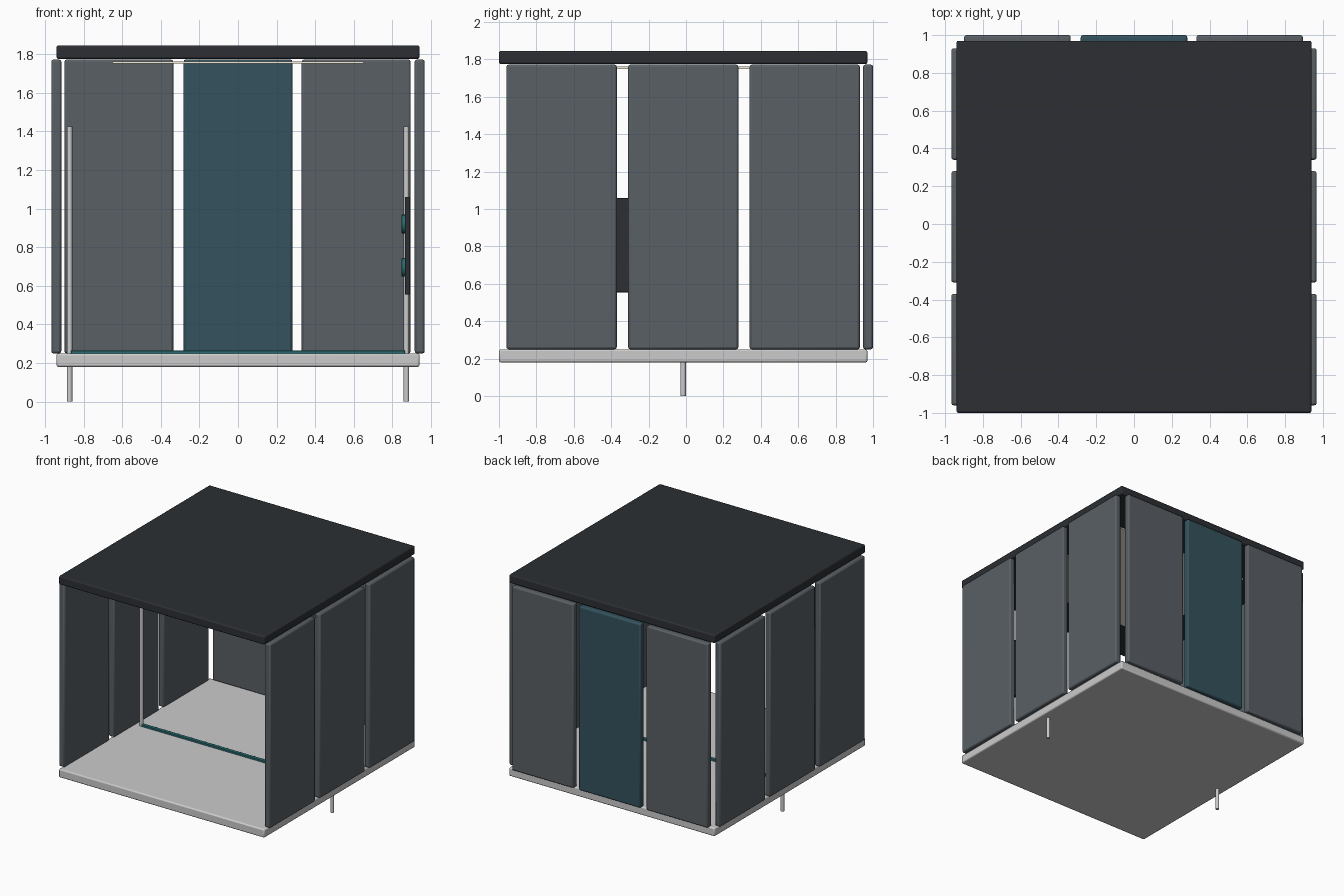
import bpy
from math import pi

if "Cube" in bpy.data.objects:
    bpy.data.objects.remove(bpy.data.objects["Cube"])


def material(name, rgb):
    m = bpy.data.materials.new(name)
    m.diffuse_color = (*rgb, 1)
    m.use_nodes = True
    m.node_tree.nodes["Principled BSDF"].inputs["Base Color"].default_value = m.diffuse_color
    return m


DARK = material("dark_metal", (0.025, 0.028, 0.033))
STEEL = material("blue_grey_steel", (0.10, 0.115, 0.13))
ACCENT = material("dark_teal", (0.035, 0.085, 0.11))
TEAL = material("teal", (0.02, 0.15, 0.16))
CREAM = material("warm_light", (0.9, 0.85, 0.7))


def finish(name, mat, bevel):
    o = bpy.context.object
    o.name = name
    if mat:
        o.data.materials.append(mat)
    if bevel:
        b = o.modifiers.new("bevel", 'BEVEL')
        b.width = bevel
        b.segments = 2
    bpy.ops.object.shade_smooth_by_angle(angle=0.6)
    return o


def box(name, x, y, z, mat=None, bevel=0.0):
    """Box from (min, max) ranges on each axis."""
    r = (x, y, z)
    bpy.ops.mesh.primitive_cube_add(size=1, location=[(a + b) / 2 for a, b in r])
    bpy.context.object.scale = [b - a for a, b in r]
    bpy.ops.object.transform_apply(location=False, rotation=False, scale=True)
    return finish(name, mat, bevel)


def rod(name, loc, radius, depth, mat=None, rot=(0, 0, 0), bevel=0.0):
    bpy.ops.mesh.primitive_cylinder_add(vertices=24, radius=radius, depth=depth,
                                        location=loc, rotation=rot)
    return finish(name, mat, bevel)


# Floor and roof slabs
box("floor", (-0.94, 0.94), (-1.0, 0.97), (0.18, 0.25), None, 0.01)
box("roof", (-0.94, 0.94), (-1.0, 0.97), (1.775, 1.845), DARK, 0.01)

# Side wall panels, three per side
for side, s in (("left", -1), ("right", 1)):
    for i, yc in enumerate((-0.665, -0.015, 0.635)):
        box(f"{side}_wall_panel_{i + 1}", sorted((s * 0.915, s * 0.967)),
            (yc - 0.295, yc + 0.295), (0.25, 1.772), STEEL, 0.012)

# Back wall panels, accent colour in the middle
for i, xc in enumerate((-0.617, 0, 0.612)):
    box(f"back_wall_panel_{i + 1}", (xc - 0.282, xc + 0.282), (0.947, 1.0),
        (0.25, 1.772), ACCENT if i == 1 else STEEL, 0.012)

# Upright poles passing through the floor, and the bar between them
for side, s in (("left", -1), ("right", 1)):
    rod(f"{side}_pole", (s * 0.872, -0.015, 0.712), 0.014, 1.424)
box("floor_bar", (-0.865, 0.865), (-0.03, 0.0), (0.245, 0.265), TEAL, 0.003)

# Ceiling light
box("ceiling_light", (-0.65, 0.65), (-0.6, 0.57), (1.75, 1.762), CREAM)

# Control panel with two round buttons
box("control_panel", (0.864, 0.891), (-0.47, -0.21), (0.555, 1.06), DARK, 0.005)
for i, z in enumerate((0.695, 0.92)):
    rod(f"button_{i + 1}", (0.857, -0.34, z), 0.048, 0.02, TEAL, (0, pi / 2, 0), 0.003)
